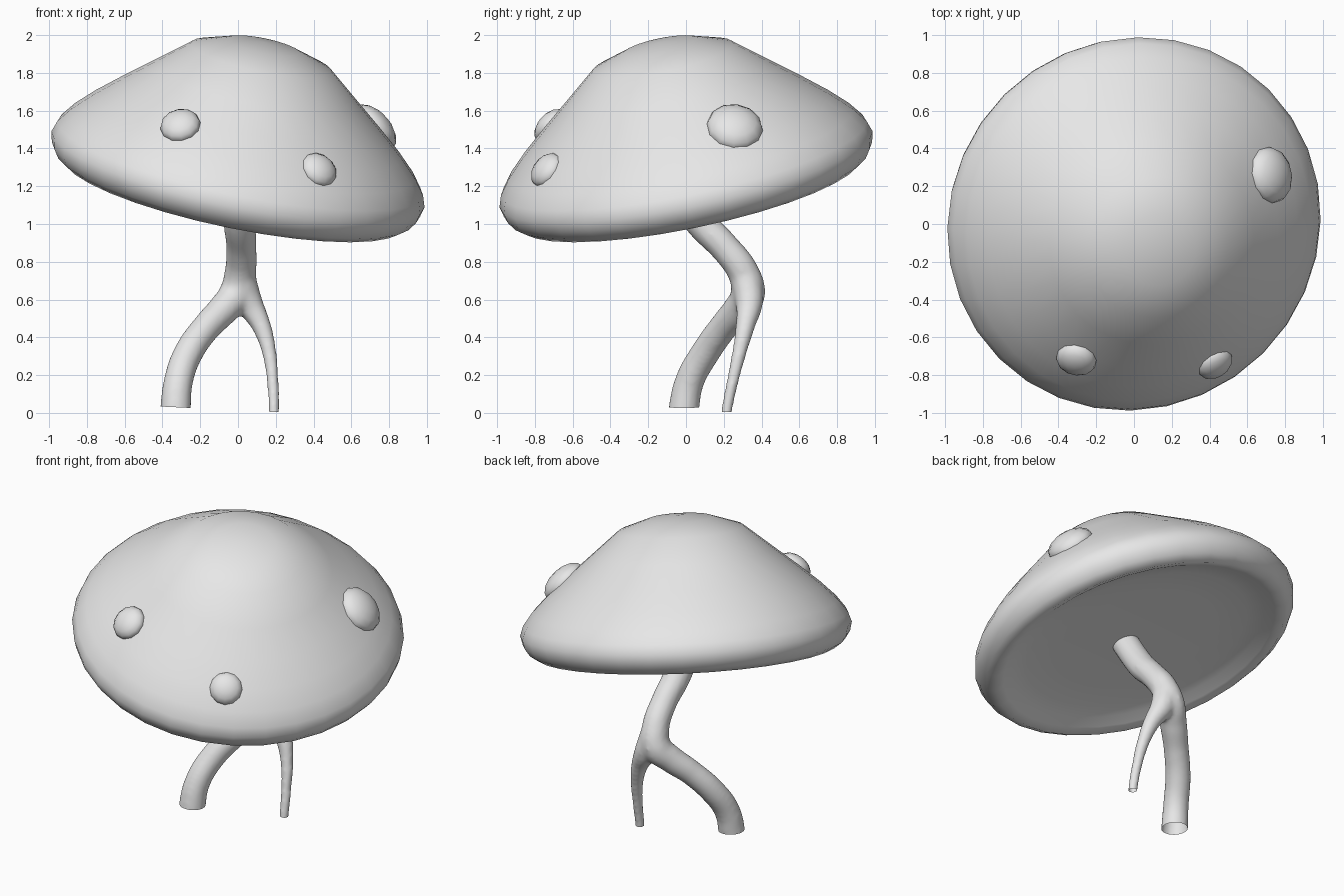
import bpy, bmesh, math
from mathutils import Vector

old = bpy.data.objects.get("Cube")
if old:
    bpy.data.objects.remove(old)

grey = bpy.data.materials.new("plain grey")
grey.use_nodes = True
grey.diffuse_color = (0.8, 0.8, 0.8, 1)
grey.node_tree.nodes["Principled BSDF"].inputs["Base Color"].default_value = (0.8, 0.8, 0.8, 1)

CENTRE = Vector((0, 0, 1.29))
AXIS = Vector((0.2, -0.2, 0.96)).normalized()
UP = Vector((0, 0, 1))


def select(*objs):
    bpy.ops.object.select_all(action='DESELECT')
    for obj in objs:
        obj.select_set(True)
    bpy.context.view_layer.objects.active = objs[0]


def finish(obj, angle=60):
    obj.data.materials.clear()
    obj.data.materials.append(grey)
    select(obj)
    bpy.ops.object.shade_smooth_by_angle(angle=math.radians(angle))


def add_mesh(name, bm):
    mesh = bpy.data.meshes.new(name)
    bm.to_mesh(mesh)
    bm.free()
    obj = bpy.data.objects.new(name, mesh)
    bpy.context.collection.objects.link(obj)
    return obj


def aim(obj, direction):
    obj.rotation_mode = 'QUATERNION'
    obj.rotation_quaternion = UP.rotation_difference(direction)


def lathe(name, profile, steps):
    bm = bmesh.new()
    verts = [bm.verts.new((r, 0, h)) for r, h in profile]
    edges = [bm.edges.new(pair) for pair in zip(verts, verts[1:])]
    bmesh.ops.spin(bm, geom=verts + edges, cent=(0, 0, 0), axis=(0, 0, 1),
                   angle=math.tau, steps=steps)
    bmesh.ops.remove_doubles(bm, verts=bm.verts, dist=1e-4)
    bmesh.ops.recalc_face_normals(bm, faces=bm.faces)
    return add_mesh(name, bm)


def tube(name, points):
    """Closed tube through (x, y, z, radius) points."""
    curve = bpy.data.curves.new(name, 'CURVE')
    curve.dimensions = '3D'
    curve.bevel_depth = 1
    curve.bevel_resolution = 4
    curve.resolution_u = 6
    curve.use_fill_caps = True
    spline = curve.splines.new('BEZIER')
    spline.bezier_points.add(len(points) - 1)
    for bp, (x, y, z, r) in zip(spline.bezier_points, points):
        bp.co = (x, y, z)
        bp.radius = r
        bp.handle_left_type = bp.handle_right_type = 'AUTO'
    obj = bpy.data.objects.new(name, curve)
    bpy.context.collection.objects.link(obj)
    select(obj)
    bpy.ops.object.convert(target='MESH')
    return bpy.context.view_layer.objects.active


# Cap: tilted dome with a rounded rim and a recessed underside
dome = [(0, 0.7), (0.195, 0.682), (0.38, 0.617), (0.55, 0.475), (0.71, 0.342),
        (0.835, 0.233), (0.93, 0.138), (0.988, 0.06), (1.008, 0), (0.995, -0.055),
        (0.965, -0.1), (0.915, -0.134), (0.86, -0.115), (0.8, -0.085),
        (0.7, -0.062), (0.5, -0.05), (0, -0.045)]
cap = lathe("cap", dome, 32)
cap.location = CENTRE
aim(cap, AXIS)
finish(cap)

# Flattened round spots lying on the slope of the cap
spots = {"side_spot": (0.717, 0.258, 1.508, 0.152, 0.58),
         "front_right_spot": (-0.305, -0.715, 1.52, 0.108, 0.6),
         "front_left_spot": (0.427, -0.737, 1.285, 0.102, 0.6)}
for name, (x, y, z, r, flat) in spots.items():
    bm = bmesh.new()
    bmesh.ops.create_uvsphere(bm, u_segments=12, v_segments=8, radius=r)
    bmesh.ops.scale(bm, vec=(1, 1, flat), verts=bm.verts)
    spot = add_mesh(name, bm)
    spot.location = (x, y, z)
    offset = spot.location - CENTRE
    outward = (offset - AXIS * offset.dot(AXIS)).normalized()
    aim(spot, outward * 0.65 + AXIS * 0.76)
    finish(spot)

# Bent stalk that runs on into the thick leg
stalk = tube("forked_stalk", [
    (0, -0.09, 1.25, 0.086), (0.008, 0.085, 1.0, 0.086), (0.018, 0.21, 0.87, 0.081),
    (0.012, 0.305, 0.74, 0.085), (-0.01, 0.328, 0.63, 0.094), (-0.075, 0.28, 0.55, 0.085),
    (-0.17, 0.195, 0.45, 0.078), (-0.264, 0.1, 0.315, 0.079),
    (-0.315, 0.02, 0.17, 0.079), (-0.33, -0.01, 0.03, 0.083), (-0.33, -0.015, -0.06, 0.083)])

# Thin leg branching from the stalk
thin_leg = tube("thin_leg", [
    (0.01, 0.315, 0.72, 0.085), (0.055, 0.335, 0.59, 0.076), (0.122, 0.315, 0.465, 0.053),
    (0.163, 0.285, 0.33, 0.04), (0.183, 0.25, 0.18, 0.033), (0.19, 0.215, 0.005, 0.03),
    (0.19, 0.21, -0.06, 0.03)])

# Fuse both into one skin with a soft crotch
select(stalk, thin_leg)
bpy.ops.object.join()
remesh = stalk.modifiers.new("fuse", 'REMESH')
remesh.mode = 'VOXEL'
remesh.voxel_size = 0.012
soften = stalk.modifiers.new("soften", 'SMOOTH')
soften.factor = 0.5
soften.iterations = 16
for modifier in (remesh.name, soften.name):
    bpy.ops.object.modifier_apply(modifier=modifier)

# Cut the feet off open at the ground
bm = bmesh.new()
bm.from_mesh(stalk.data)
bmesh.ops.bisect_plane(bm, geom=bm.verts[:] + bm.edges[:] + bm.faces[:],
                       plane_co=(0.19, 0, 0.005), plane_no=(0.048, 0, 1), clear_inner=True)
bm.to_mesh(stalk.data)
bm.free()
finish(stalk)
